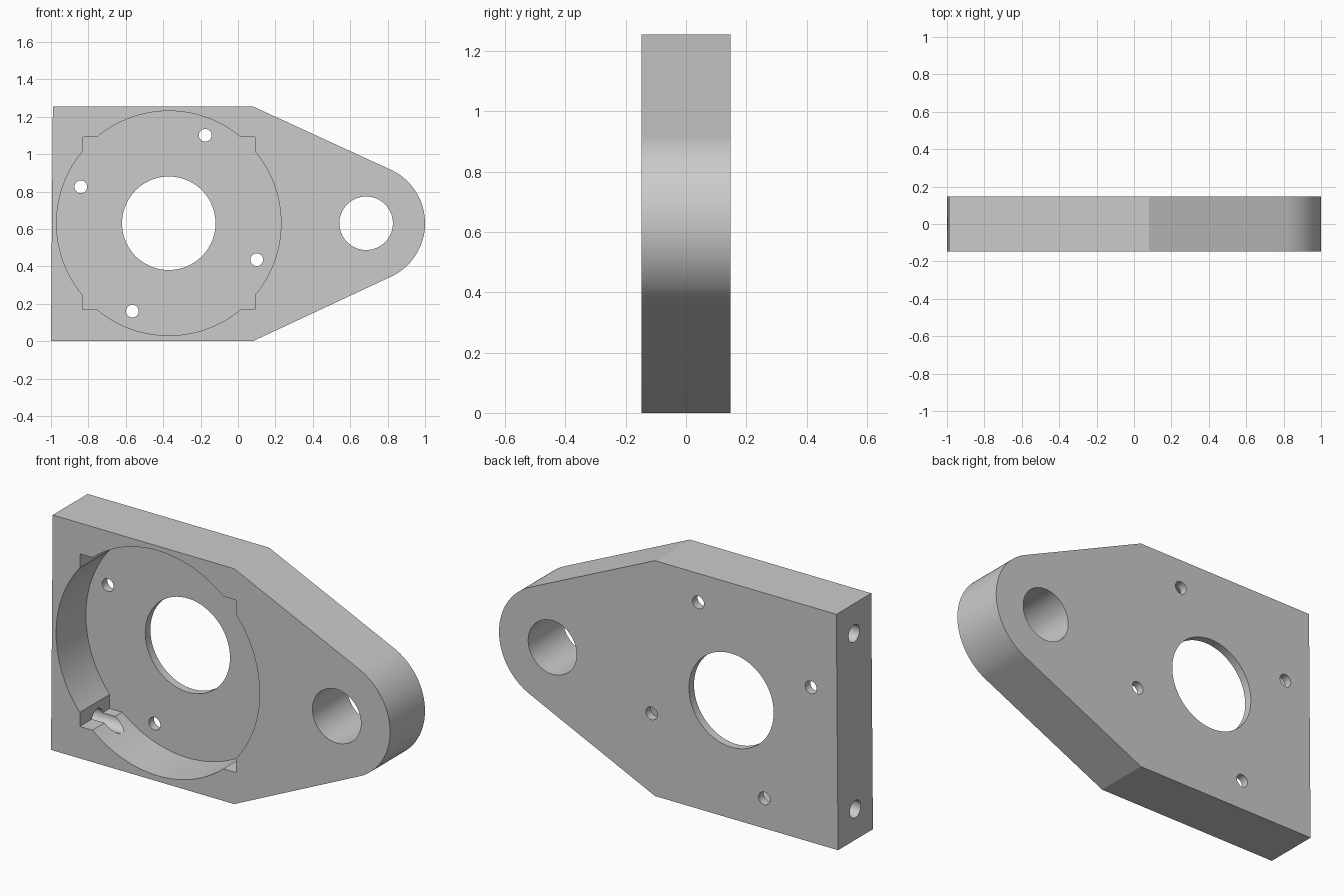
import bpy
import bmesh
from math import sin, cos, pi, sqrt, acos, atan2, radians
from mathutils import Matrix, Vector

if "Cube" in bpy.data.objects:
    bpy.data.objects.remove(bpy.data.objects["Cube"], do_unlink=True)

HALF = 0.147            # half the plate thickness
TOP = 1.255             # plate height
MID = TOP / 2 + 0.003   # height of the main axis
BORE = (-0.37, MID)     # centre of pocket and main bore
EYE = (0.685, MID)      # centre of the rounded end

grey = bpy.data.materials.new("light grey")
grey.use_nodes = True
grey.diffuse_color = (0.6, 0.6, 0.6, 1)
grey.node_tree.nodes["Principled BSDF"].inputs["Base Color"].default_value = (0.6, 0.6, 0.6, 1)


def arc(centre, r, start, end, n):
    """Points on an arc, both ends included."""
    angles = [start + (end - start) * i / n for i in range(n + 1)]
    return [(centre[0] + r * cos(a), centre[1] + r * sin(a)) for a in angles]


def prism(name, profile, y0, y1):
    """Extrude an x-z profile along y."""
    bm = bmesh.new()
    face = bm.faces.new([bm.verts.new((x, y0, z)) for x, z in profile])
    ext = bmesh.ops.extrude_face_region(bm, geom=[face])["geom"]
    bmesh.ops.translate(bm, vec=(0, y1 - y0, 0),
                        verts=[v for v in ext if isinstance(v, bmesh.types.BMVert)])
    bmesh.ops.recalc_face_normals(bm, faces=bm.faces)
    mesh = bpy.data.meshes.new(name)
    bm.to_mesh(mesh)
    bm.free()
    mesh.materials.append(grey)
    obj = bpy.data.objects.new(name, mesh)
    bpy.context.collection.objects.link(obj)
    return obj


def circle(centre, r, n):
    return arc(centre, r, 0, 2 * pi, n)[:-1]


# Plate outline: block on the left, tapering tangentially to the rounded end
EYE_R = 0.315
dx, dz = 0.08 - EYE[0], TOP - EYE[1]
tangent = atan2(dz, dx) - acos(EYE_R / sqrt(dx * dx + dz * dz))
outline = [(-1, 0), (0.08, 0)] + arc(EYE, EYE_R, -tangent, tangent, 48) + [(0.08, TOP), (-0.99, TOP)]
plate = prism("mounting_plate", outline, -HALF, HALF)

# Front pocket: circle with square corner notches
POCKET_R, NOTCH = 0.6, 0.46
half_arc = acos(NOTCH / POCKET_R)
pocket = []
for k in range(4):
    pocket += arc(BORE, POCKET_R, k * pi / 2 - half_arc, k * pi / 2 + half_arc, 28)
    corner = Matrix.Rotation(k * pi / 2, 2) @ Vector((NOTCH, NOTCH))
    pocket.append((BORE[0] + corner.x, BORE[1] + corner.y))
cutters = [prism("pocket_cutter", pocket, -0.3, 0.104)]

# Main bore, end eye and four screw holes
cutters.append(prism("bore_cutter", circle(BORE, 0.25, 80), -0.3, 0.3))
cutters.append(prism("eye_cutter", circle(EYE, 0.143, 64), -0.3, 0.3))
for k in range(4):
    a = radians(67.5 + 90 * k)
    spot = (BORE[0] + 0.509 * cos(a), BORE[1] + 0.509 * sin(a))
    cutters.append(prism("screw_hole_cutter", circle(spot, 0.034, 32), -0.3, 0.3))

# Two holes drilled from the left edge into the notches
for z in (0.163, 1.097):
    drill = prism("side_hole_cutter", circle((0, 0), 0.046, 32), 0.5, 1.2)
    drill.data.transform(Matrix.Translation((0, 0, z)) @ Matrix.Rotation(pi / 2, 4, 'Z'))
    cutters.append(drill)

# Cut everything, then remove the cutters
bpy.ops.object.select_all(action='DESELECT')
plate.select_set(True)
bpy.context.view_layer.objects.active = plate
for cutter in cutters:
    cutter.hide_render = True
    mod = plate.modifiers.new("cut", 'BOOLEAN')
    mod.operation = 'DIFFERENCE'
    mod.solver = 'EXACT'
    mod.object = cutter
    bpy.ops.object.modifier_apply(modifier=mod.name)
    bpy.data.objects.remove(cutter, do_unlink=True)

bpy.ops.object.shade_smooth_by_angle(angle=radians(20))
